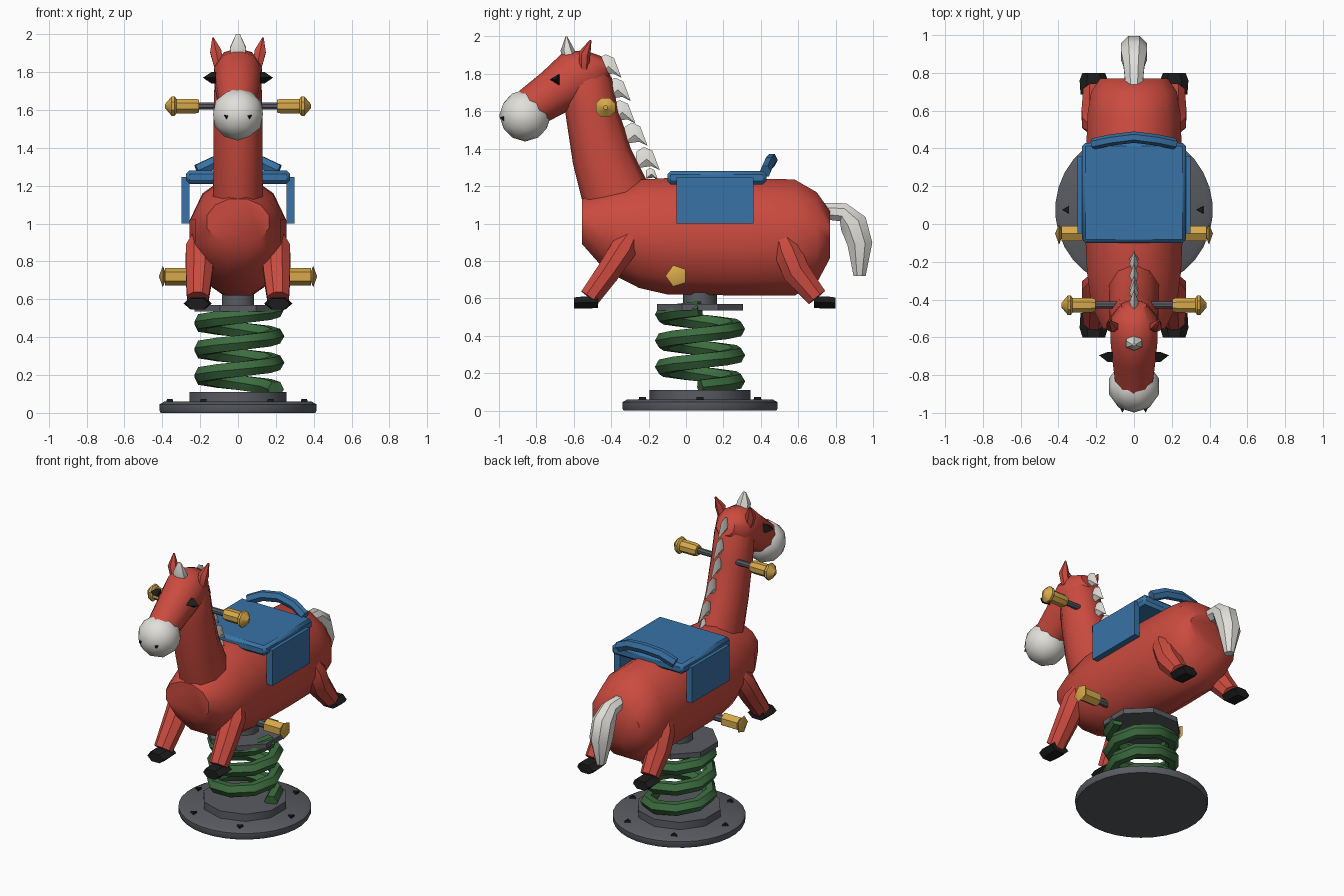
import bpy, bmesh
from math import sin, cos, pi, radians
from mathutils import Vector

if "Cube" in bpy.data.objects:
    bpy.data.objects.remove(bpy.data.objects["Cube"])

X, Y, Z = Vector((1, 0, 0)), Vector((0, 1, 0)), Vector((0, 0, 1))
mats = {}
for key, rgb in dict(red=(.60, .07, .05), white=(.75, .74, .70), blue=(.04, .17, .38), gold=(.68, .40, .07),
                     green=(.045, .15, .05), black=(.012, .012, .012), steel=(.10, .105, .12)).items():
    mats[key] = bpy.data.materials.new(key)
    mats[key].diffuse_color = (*rgb, 1)


def finish(name, bm, mat, mirror=False, angle=40):
    bmesh.ops.remove_doubles(bm, verts=bm.verts, dist=1e-5)
    bmesh.ops.recalc_face_normals(bm, faces=bm.faces)
    me = bpy.data.meshes.new(name)
    bm.to_mesh(me)
    bm.free()
    me.materials.append(mats[mat])
    ob = bpy.data.objects.new(name, me)
    bpy.context.collection.objects.link(ob)
    bpy.ops.object.select_all(action='DESELECT')
    ob.select_set(True)
    bpy.context.view_layer.objects.active = ob
    bpy.ops.object.shade_smooth_by_angle(angle=radians(angle))
    if mirror:
        m = ob.modifiers.new("Mirror", 'MIRROR')
        m.use_mirror_merge = False
    return ob


def loft(name, rings, mat, sides=8, ref=X, axis=None, mirror=False, angle=40, turn=0.5):
    """Skin elliptical rings (centre, radius along ref, radius across); zero radius makes a tip."""
    bm = bmesh.new()
    pts = [Vector(r[0]) for r in rings]
    loops = []
    for i, (c, ru, rv) in enumerate(rings):
        t = axis or (pts[min(i + 1, len(pts) - 1)] - pts[max(i - 1, 0)]).normalized()
        u = (ref - t * ref.dot(t)).normalized()
        v = t.cross(u)
        loops.append([bm.verts.new(pts[i] + u * ru * cos(a) + v * rv * sin(a))
                      for a in ((k + turn) * 2 * pi / sides for k in range(sides))])
    for a, b in zip(loops, loops[1:]):
        for k in range(sides):
            n = (k + 1) % sides
            bm.faces.new((a[k], a[n], b[n], b[k]))
    for end, ring in ((loops[0], rings[0]), (loops[-1], rings[-1])):
        if ring[1] > 0:
            bm.faces.new(end)
    return finish(name, bm, mat, mirror, angle)


def box(name, lo, hi, mat, bevel=0.0, mirror=False):
    bm = bmesh.new()
    bmesh.ops.create_cube(bm, size=1)
    for v in bm.verts:
        v.co = [l + (c + .5) * (h - l) for l, h, c in zip(lo, hi, v.co)]
    if bevel:
        bmesh.ops.bevel(bm, geom=bm.edges[:], offset=bevel, segments=1, affect='EDGES')
    return finish(name, bm, mat, mirror)


def yz(rings):
    """Rings on the centre plane: (y, z, rx, rv)."""
    return [((0, y, z), a, b) for y, z, a, b in rings]


CY = 0.075  # centre of the spring mount


def disc(name, prof, sides, mat="steel"):
    return loft(name, [((0, CY, z), r, r) for z, r in prof], mat, sides, axis=Z)


# Ground mount and spring
disc("base_plate", [(0, .41), (.012, .417), (.045, .417), (.06, .39)], 32)
disc("spring_flange", [(.06, .27), (.11, .27)], 10)
disc("top_plate", [(.535, .25), (.57, .25)], 8)
disc("mount_block", [(.56, .09), (.66, .09)], 10)
for i in range(6):
    a = i * pi / 3
    c = Vector((.355 * cos(a), CY + .355 * sin(a), .055))
    loft("base_bolt", [(c, .025, .025), (c + Z * .018, .02, .02)], "black", 3, axis=Z)
seg = 9
loft("spring", [((.2 * cos(a), CY + .2 * sin(a), .125 + .14 * a / (2 * pi)), .045, .045)
                for a in (i * 2 * pi / seg for i in range(3 * seg + 1))], "green", 6, ref=Z)

# Body barrel
loft("body", yz([(-.555, 1.01, .17, .125), (-.43, .965, .235, .225), (-.25, .945, .258, .30),
                 (-.1, .932, .265, .322), (.3, .928, .265, .324), (.58, .925, .255, .322),
                 (.70, .925, .235, .25), (.77, .94, .185, .13)]), "red", 12, axis=Y, angle=50)

# Neck, head and muzzle
loft("neck", yz([(-.34, 1.05, .14, .19), (-.385, 1.18, .138, .18), (-.45, 1.36, .135, .16),
                 (-.505, 1.6, .135, .14), (-.53, 1.76, .13, .135), (-.535, 1.86, .10, .09)]), "red", 10, angle=50)
loft("head", yz([(-.43, 1.84, .07, .06), (-.50, 1.81, .125, .125), (-.59, 1.78, .132, .15),
                 (-.70, 1.705, .12, .125), (-.86, 1.60, .10, .105)]), "red", 10, angle=50)
bm = bmesh.new()
bmesh.ops.create_icosphere(bm, subdivisions=2, radius=.14)
for v in bm.verts:
    v.co = v.co * .99 + Vector((0, -.86, 1.577))
finish("muzzle", bm, "white")
loft("nostril", [((.06, -.965, 1.565), .022, .022), ((.062, -.998, 1.565), 0, 0)], "black", 3, ref=Z, mirror=True)
loft("eye", [((.115, -.695, 1.77), .035, .035), ((.14, -.695, 1.77), .035, .035), ((.185, -.695, 1.77), 0, 0)],
     "black", 3, ref=Y, mirror=True)
loft("ear", [((.10, -.545, 1.83), .03, .025), ((.118, -.542, 1.91), .034, .032), ((.132, -.51, 1.98), .005, .005)],
     "red", 6, mirror=True)
loft("forelock", yz([(-.62, 1.88, .045, .04), (-.635, 1.93, .048, .036), (-.64, 2.0, .012, .005)]), "white", 6)

# Mane: a row of hooked blades down the neck
bm = bmesh.new()
hook = [(-.125, .10), (-.085, .125), (-.04, .105), (0, 0), (-.045, .022), (-.13, .01)]
for ty, tz, s in [(-.345, 1.78, 1), (-.295, 1.655, 1), (-.27, 1.535, 1), (-.205, 1.415, 1),
                  (-.14, 1.285, 1), (-.15, 1.235, .5)]:
    rim = [bm.verts.new((0, ty + y * s, tz + z * s)) for y, z in hook]
    for side in (-1, 1):
        mid = bm.verts.new((side * .024, ty - .07 * s, tz + .06 * s))
        for a, b in zip(rim, rim[1:] + rim[:1]):
            bm.faces.new((a, b, mid))
finish("mane", bm, "white")

# Tail
loft("tail", yz([(.70, 1.07, .045, .045), (.84, 1.06, .06, .055), (.895, 1.0, .075, .08),
                 (.93, .89, .075, .072), (.928, .72, .03, .035)]), "white", 8)

# Legs and hooves
loft("front_leg", [((.19, -.29, .94), .05, .05), ((.2, -.33, .87), .082, .075), ((.205, -.42, .735), .075, .068),
                   ((.212, -.515, .605), .062, .06)], "red", 8, mirror=True)
loft("front_hoof", [((.213, -.47, .578), .07, .035), ((.213, -.55, .578), .075, .037), ((.213, -.6, .575), .06, .034)],
     "black", 6, axis=Y, mirror=True, turn=0)
loft("back_leg", [((.19, .51, .94), .05, .05), ((.2, .54, .86), .082, .08), ((.205, .59, .74), .078, .08),
                  ((.212, .70, .605), .062, .06)], "red", 8, mirror=True)
loft("back_hoof", [((.213, .685, .578), .07, .035), ((.213, .76, .578), .075, .037), ((.213, .8, .575), .06, .034)],
     "black", 6, axis=Y, mirror=True, turn=0)

# Saddle
box("saddle_seat", (-.275, -.1, 1.21), (.275, .43, 1.28), "blue", bevel=.018)
box("saddle_flap", (.255, -.05, 1.0), (.298, .36, 1.245), "blue", mirror=True)
loft("saddle_backrest", [((x, y, z), .036, .03) for x, y, z in
                         [(-.215, .425, 1.28), (-.12, .445, 1.325), (0, .46, 1.34),
                          (.12, .445, 1.325), (.215, .425, 1.28)]], "blue", 6, ref=Z)


# Handlebar and foot pegs run sideways
def sideways(name, y, z, prof, mat, sides, mirror=True):
    return loft(name, [((x, y, z), r, r) for x, r in prof], mat, sides, ref=Y, axis=X, mirror=mirror)


sideways("handlebar", -.43, 1.62, [(-.23, .02), (.23, .02)], "steel", 8, False)
sideways("hand_grip", -.43, 1.62, [(.205, .036), (.225, .042), (.325, .042), (.335, .056), (.35, .056), (.385, .012)],
         "gold", 8)
sideways("foot_bar", -.05, .72, [(-.28, .025), (.28, .025)], "steel", 8, False)
sideways("foot_peg", -.05, .72, [(.26, .046), (.385, .046)], "gold", 6)
sideways("foot_peg_cap", -.05, .72, [(.375, 0), (.397, .06), (.418, 0)], "gold", 5)

for m in bpy.data.materials:
    if m.users and not m.is_grease_pencil:
        m.use_nodes = True
        m.node_tree.nodes["Principled BSDF"].inputs["Base Color"].default_value = m.diffuse_color
